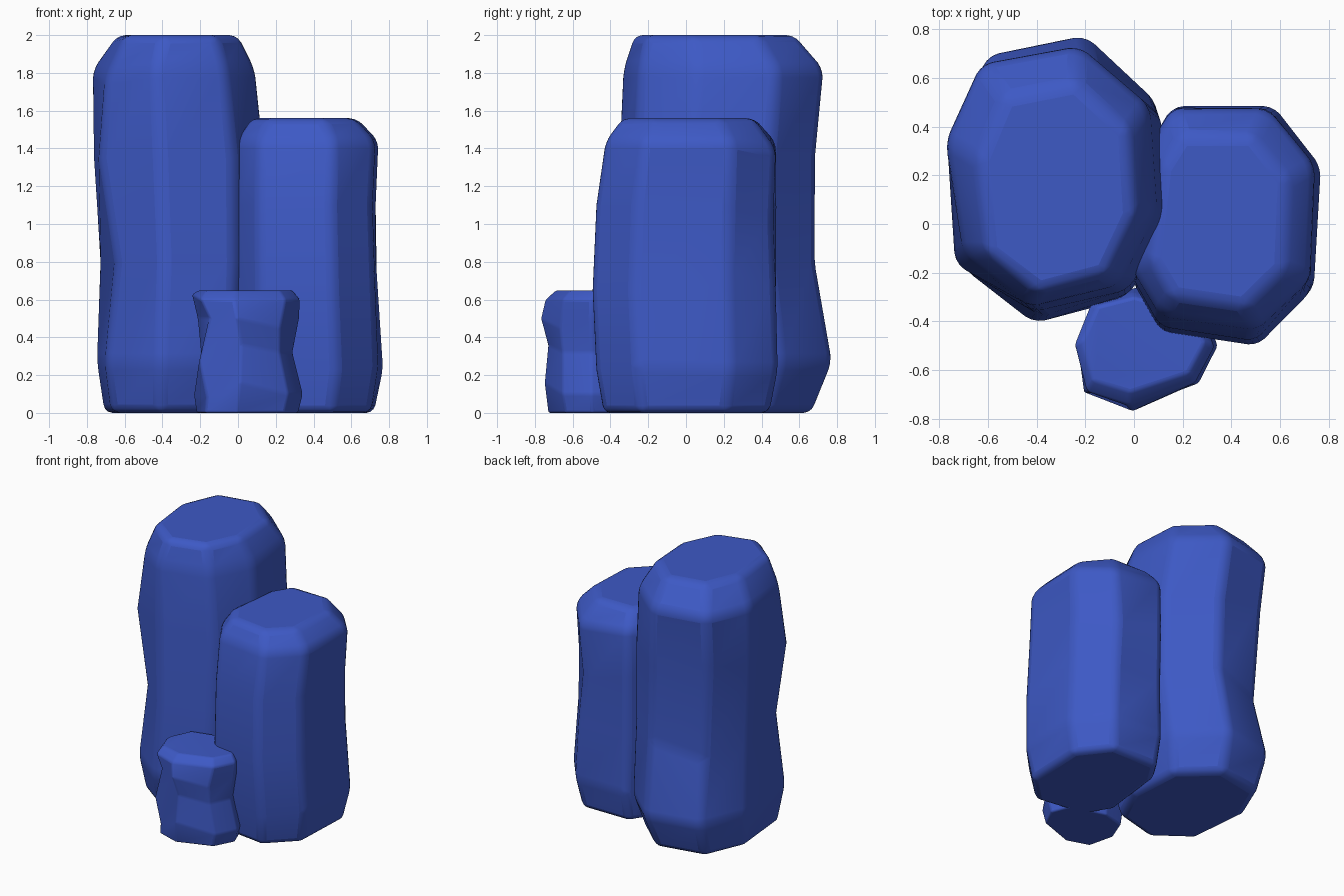
import bpy
import bmesh

if "Cube" in bpy.data.objects:
    bpy.data.objects.remove(bpy.data.objects["Cube"])

blue = bpy.data.materials.new("crystal_blue")
blue.diffuse_color = (0.047, 0.10, 0.56, 1)
blue.use_nodes = True
blue.node_tree.nodes["Principled BSDF"].inputs["Base Color"].default_value = blue.diffuse_color


def rock(name, outline, rings, bevel, dents=()):
    """Loft an outline through rings of (z, xmin, xmax, ymin, ymax)."""
    xs, ys = zip(*outline)
    x0, x1, y0, y1 = min(xs), max(xs), min(ys), max(ys)
    bm = bmesh.new()
    loops = []
    for z, a, b, c, d in rings:
        loops.append([bm.verts.new((a + (x - x0) / (x1 - x0) * (b - a),
                                    c + (y - y0) / (y1 - y0) * (d - c), z))
                      for x, y in outline])
    # local chips: ring index, corner index, shift
    for r, k, dx, dy, dz in dents:
        v = loops[r][k].co
        v.x += dx
        v.y += dy
        v.z += dz
    n = len(outline)
    for lo, hi in zip(loops, loops[1:]):
        for i in range(n):
            j = (i + 1) % n
            bm.faces.new((lo[i], lo[j], hi[j], hi[i]))
    bm.faces.new(loops[0][::-1])
    bm.faces.new(loops[-1])
    bmesh.ops.recalc_face_normals(bm, faces=bm.faces)
    me = bpy.data.meshes.new(name)
    bm.to_mesh(me)
    bm.free()
    me.materials.append(blue)
    ob = bpy.data.objects.new(name, me)
    bpy.context.collection.objects.link(ob)
    # softened corners
    m = ob.modifiers.new("soften", 'BEVEL')
    m.width, m.segments = bevel, 3
    m.limit_method, m.angle_limit = 'ANGLE', 0.2
    bpy.context.view_layer.objects.active = ob
    ob.select_set(True)
    bpy.ops.object.shade_smooth_by_angle(angle=0.7)
    ob.select_set(False)
    return ob


# outlines run counter-clockwise from the front left corner
rock("tall_rock",
     [(-.72, -.18), (-.42, -.40), (-.03, -.30), (.13, .03),
      (.10, .50), (-.20, .77), (-.62, .69), (-.77, .34)],
     [(0, -.71, .05, -.33, .67), (.27, -.75, .12, -.41, .78),
      (.80, -.735, .14, -.38, .69), (1.35, -.765, .14, -.36, .69),
      (1.82, -.775, .09, -.34, .735), (2.0, -.64, .0, -.28, .58)],
     .045,
     [(2, 0, .04, .02, 0), (3, 0, -.02, 0, 0), (2, 6, .02, -.02, -.08),
      (3, 6, 0, 0, .1), (4, 0, .03, .02, -.04)])

rock("medium_rock",
     [(0, -.22), (.12, -.43), (.52, -.49), (.74, -.27),
      (.76, .23), (.57, .48), (.17, .48), (.06, .30)],
     [(0, .01, .72, -.44, .44), (.23, -.01, .77, -.48, .485),
      (.65, -.01, .745, -.50, .475), (1.10, -.01, .73, -.48, .48),
      (1.44, -.01, .745, -.43, .475), (1.56, .07, .63, -.34, .36)],
     .04,
     [(2, 4, -.01, 0, .1), (3, 5, -.02, -.02, -.1), (4, 5, 0, 0, -.05),
      (1, 3, -.01, 0, .02)])

rock("small_rock",
     [(-.25, -.49), (-.20, -.70), (-.02, -.76), (.26, -.66),
      (.34, -.50), (.28, -.34), (0, -.26), (-.18, -.31)],
     [(0, -.22, .32, -.73, -.28), (.10, -.235, .345, -.75, -.27),
      (.32, -.22, .29, -.75, -.27), (.50, -.215, .325, -.77, -.26),
      (.60, -.245, .33, -.745, -.28), (.648, -.21, .29, -.69, -.30)],
     .012,
     [(1, 1, .02, .01, -.02), (2, 1, -.03, 0, -.05), (2, 2, .04, .02, .04),
      (3, 1, .02, .02, 0), (1, 2, .02, 0, .06), (3, 3, -.03, 0, -.05),
      (4, 0, 0, 0, .03), (2, 0, .03, .02, -.04)])
